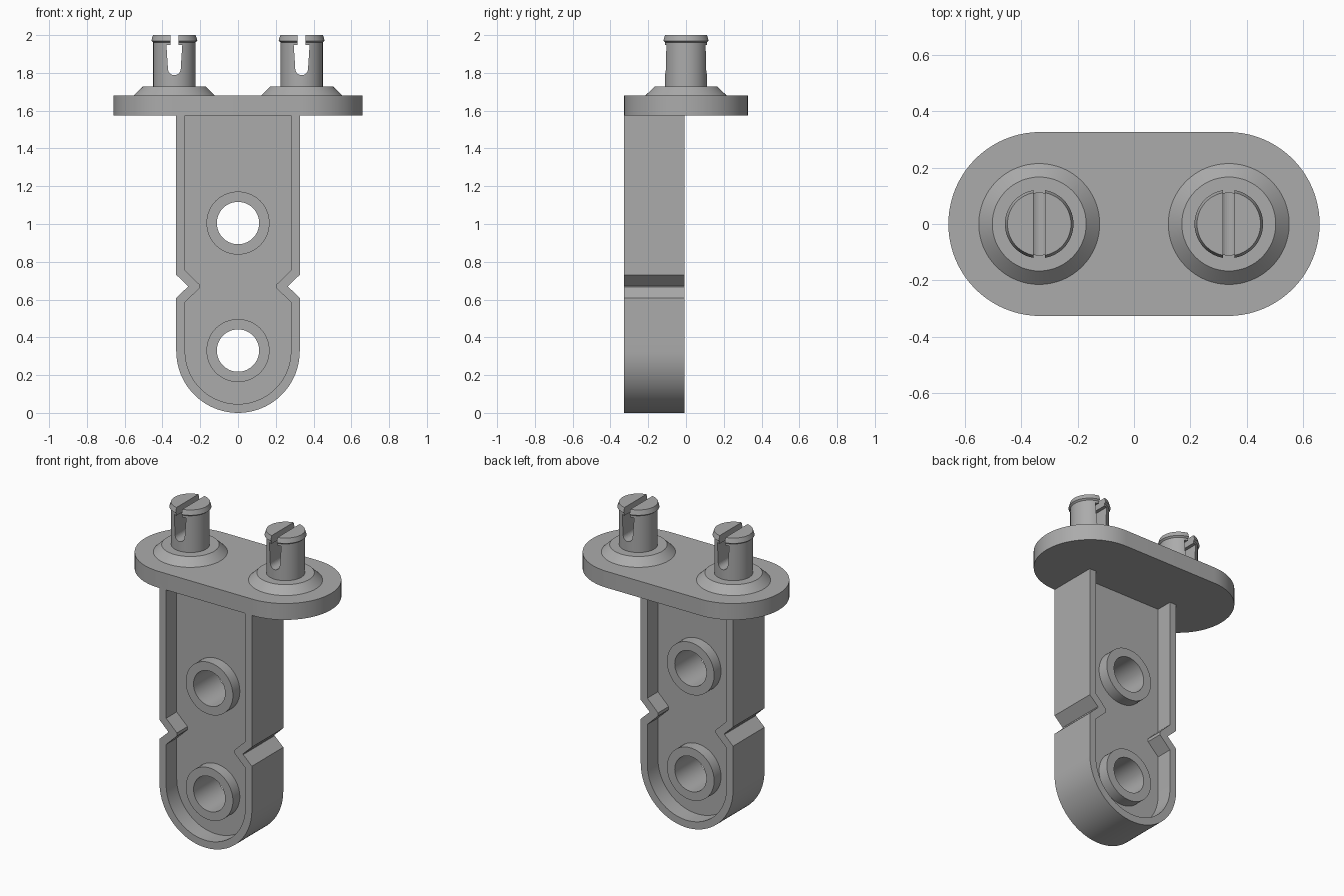
import bpy, bmesh, math
from mathutils import Matrix

cube = bpy.data.objects.get("Cube")
if cube:
    bpy.data.objects.remove(cube, do_unlink=True)

grey = bpy.data.materials.new("grey plastic")
grey.use_nodes = True
colour = (0.41, 0.41, 0.41, 1)
grey.diffuse_color = colour
grey.node_tree.nodes["Principled BSDF"].inputs["Base Color"].default_value = colour


def finish(name, bm):
    bmesh.ops.recalc_face_normals(bm, faces=bm.faces)
    mesh = bpy.data.meshes.new(name)
    bm.to_mesh(mesh)
    bm.free()
    mesh.materials.append(grey)
    ob = bpy.data.objects.new(name, mesh)
    bpy.context.collection.objects.link(ob)
    return ob


def prism(name, outline, low, high, along_y=False):
    """Extrude an outline along z, or an x-z outline along y."""
    bm = bmesh.new()
    place = (lambda a, b, d: (a, d, b)) if along_y else (lambda a, b, d: (a, b, d))
    face = bm.faces.new([bm.verts.new(place(a, b, low)) for a, b in outline])
    ext = bmesh.ops.extrude_face_region(bm, geom=[face])
    verts = [g for g in ext["geom"] if isinstance(g, bmesh.types.BMVert)]
    bmesh.ops.translate(bm, verts=verts, vec=place(0, 0, high - low))
    return finish(name, bm)


def lathe(name, profile, matrix, closed=False, steps=64):
    """Spin a radius-height profile around z, then place it."""
    bm = bmesh.new()
    verts = [bm.verts.new((r, 0, h)) for r, h in profile]
    edges = [bm.edges.new(p) for p in zip(verts, verts[1:])]
    if closed:
        edges.append(bm.edges.new((verts[-1], verts[0])))
    bmesh.ops.spin(bm, geom=verts + edges, axis=(0, 0, 1), cent=(0, 0, 0),
                   angle=math.tau, steps=steps)
    bmesh.ops.remove_doubles(bm, verts=bm.verts, dist=1e-5)
    bm.transform(matrix)
    return finish(name, bm)


def cut(ob, cutter):
    mod = ob.modifiers.new("cut", "BOOLEAN")
    mod.operation = "DIFFERENCE"
    mod.solver = "EXACT"
    mod.object = cutter
    cutter.hide_render = True
    cutter.hide_set(True)


def smooth(ob):
    bpy.ops.object.select_all(action="DESELECT")
    ob.select_set(True)
    bpy.context.view_layer.objects.active = ob
    bpy.ops.object.shade_smooth_by_angle(angle=math.radians(25))


def arc(cx, cy, r, start, end, n):
    return [(cx + r * math.cos(math.radians(start + (end - start) * i / n)),
             cy + r * math.sin(math.radians(start + (end - start) * i / n)))
            for i in range(n + 1)]


def arm_outline(width, notch_x, opening, tip):
    """U-shaped outline with a notch on each side, from top left to top right."""
    side = [(width, 0.67 - opening), (notch_x, 0.67 - tip),
            (notch_x, 0.67 + tip), (width, 0.67 + opening), (width, ARM_TOP)]
    left = [(-x, z) for x, z in reversed(side)]
    return left + arc(0, 0.327, width, 180, 360, 40) + side


# Oval top plate
plate = prism("top_plate", arc(0.333, 0, 0.327, -90, 90, 40)
              + arc(-0.333, 0, 0.327, 90, 270, 40), 1.575, 1.68)
smooth(plate)

# Arm: raised rim around a thin web
ARM_TOP, ARM_Y = 1.6, -0.168
outer = arm_outline(0.327, 0.266, 0.061, 0.003)
inner = arm_outline(0.28, 0.204, 0.084, 0.01)
rim = prism("arm_rim", outer + inner[::-1], ARM_Y - 0.159, ARM_Y + 0.159, True)
smooth(rim)
wide = arm_outline(0.3, 0.23, 0.072, 0.006)
web = prism("arm_web", wide, ARM_Y - 0.052, ARM_Y + 0.052, True)

# Round bosses with through holes
for name, z in (("lower", 0.33), ("upper", 1.005)):
    matrix = Matrix.Translation((0, ARM_Y, z)) @ Matrix.Rotation(math.pi / 2, 4, "X")
    boss = lathe(name + "_boss", [(0.112, -0.122), (0.167, -0.122),
                                  (0.167, 0.122), (0.112, 0.122)], matrix, True)
    smooth(boss)
    cut(web, lathe(name + "_hole_cutter",
                   [(0, -0.3), (0.14, -0.3), (0.14, 0.3), (0, 0.3)], matrix))

# Split pins on conical collars
slot_side = [(0.034, 1.825), (0.042, 1.948), (0.021, 1.948), (0.021, 2.1)]
slot = (arc(0, 1.822, 0.034, 180, 360, 16) + slot_side
        + [(-x, z) for x, z in reversed(slot_side)])
for name, x in (("left", 0.337), ("right", -0.337)):
    matrix = Matrix.Translation((x, 0, 0))
    collar = lathe(name + "_collar", [(0, 1.66), (0.215, 1.66), (0.215, 1.68),
                                      (0.167, 1.727), (0, 1.727)], matrix)
    smooth(collar)
    pin = lathe(name + "_pin", [(0, 1.7), (0.112, 1.7), (0.112, 1.962), (0.122, 1.97),
                                (0.113, 2.0), (0, 2.0)], matrix)
    cut(pin, prism(name + "_slot_cutter", [(x + a, z) for a, z in slot], -0.3, 0.3, True))
    smooth(pin)
